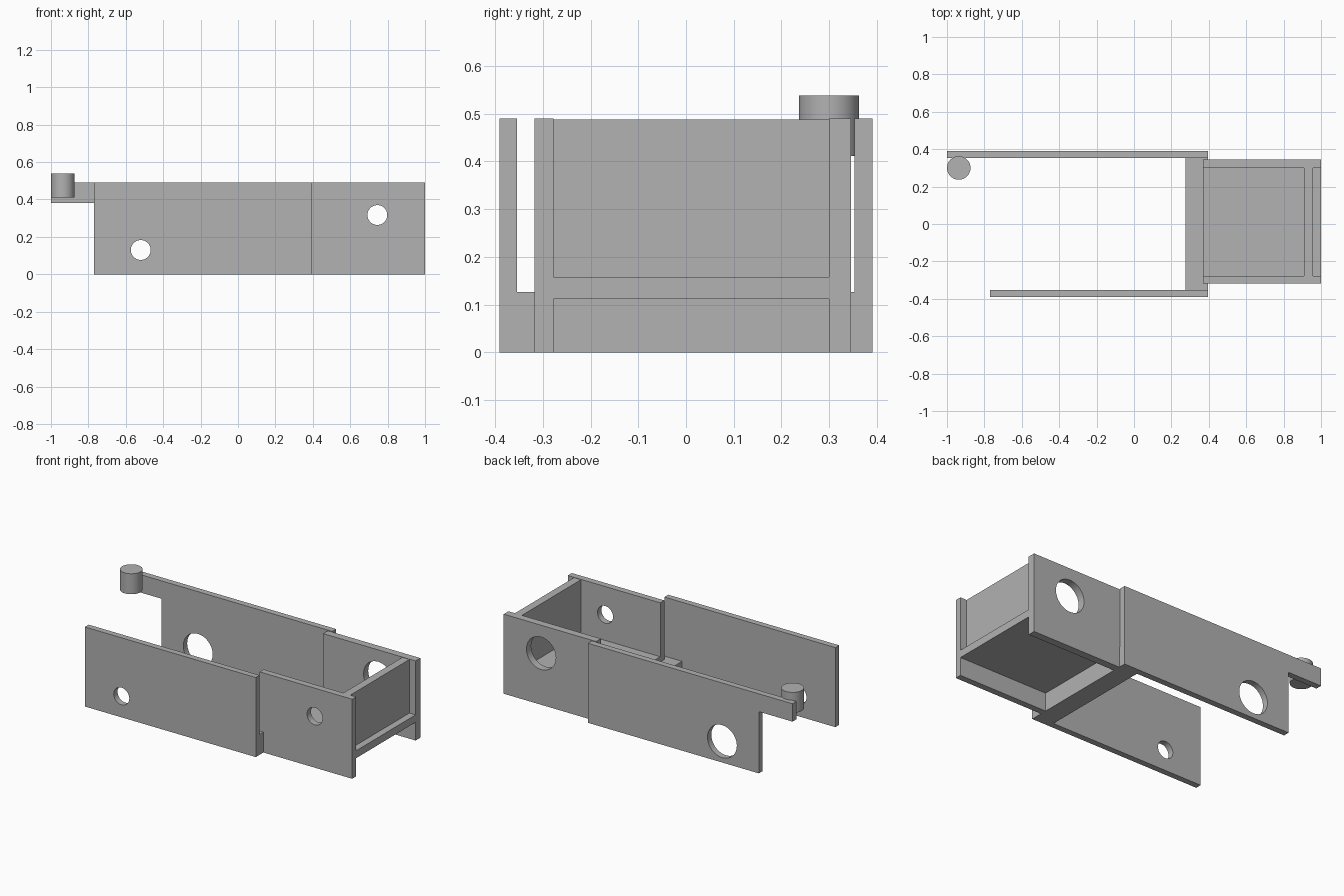
import bpy
import bmesh

cube = bpy.data.objects.get("Cube")
if cube:
    bpy.data.objects.remove(cube, do_unlink=True)

GREY = (0.445, 0.445, 0.445, 1)
grey = bpy.data.materials.new("plain grey")
grey.use_nodes = True
grey.diffuse_color = GREY
grey.node_tree.nodes["Principled BSDF"].inputs["Base Color"].default_value = GREY


def finish(name, bm):
    bmesh.ops.recalc_face_normals(bm, faces=bm.faces[:])
    mesh = bpy.data.meshes.new(name)
    bm.to_mesh(mesh)
    bm.free()
    mesh.materials.append(grey)
    obj = bpy.data.objects.new(name, mesh)
    bpy.context.collection.objects.link(obj)
    return obj


def slab(name, outline, y0, y1):
    """Extrude an x-z outline from y0 to y1."""
    bm = bmesh.new()
    face = bm.faces.new([bm.verts.new((x, y0, z)) for x, z in outline])
    ext = bmesh.ops.extrude_face_region(bm, geom=[face])
    moved = [v for v in ext["geom"] if isinstance(v, bmesh.types.BMVert)]
    bmesh.ops.translate(bm, verts=moved, vec=(0, y1 - y0, 0))
    return finish(name, bm)


def box(name, x0, x1, y0, y1, z0, z1):
    return slab(name, [(x0, z0), (x1, z0), (x1, z1), (x0, z1)], y0, y1)


def drill(obj, x, z, radius):
    """Cut a round hole through a wall along y."""
    y = obj.data.vertices[0].co.y
    bpy.ops.mesh.primitive_cylinder_add(vertices=48, radius=radius, depth=0.3,
                                        location=(x, y, z), rotation=(1.5708, 0, 0))
    cutter = bpy.context.object
    cutter.hide_render = True
    mod = obj.modifiers.new("hole", 'BOOLEAN')
    mod.operation = 'DIFFERENCE'
    mod.solver = 'EXACT'
    mod.object = cutter
    bpy.context.view_layer.objects.active = obj
    bpy.ops.object.modifier_apply(modifier=mod.name)
    bpy.data.objects.remove(cutter, do_unlink=True)
    smooth(obj)


def smooth(obj):
    bpy.ops.object.select_all(action='DESELECT')
    obj.select_set(True)
    bpy.context.view_layer.objects.active = obj
    bpy.ops.object.shade_smooth_by_angle()


TOP = 0.49
SMALL, LARGE = 0.053, 0.1
PLATE_END, PLATE_START = 0.395, -0.77

# Long side plates; the rear one carries a raised arm
front_plate = box("front_plate", PLATE_START, PLATE_END, -0.391, -0.354, 0, TOP)
rear_plate = slab("rear_plate", [(PLATE_START, 0), (PLATE_END, 0), (PLATE_END, TOP),
                                 (-1, TOP), (-1, 0.38), (PLATE_START, 0.38)], 0.353, 0.391)
drill(front_plate, -0.52, 0.13, SMALL)
drill(rear_plate, -0.52, 0.13, LARGE)

# Low cross block joining the plates
box("cross_block", 0.275, PLATE_END, -0.354, 0.353, 0, 0.126)

# Tray walls, floor and end partition
front_wall = box("tray_front_wall", 0.37, 1, -0.317, -0.278, 0, TOP)
rear_wall = box("tray_rear_wall", 0.37, 1, 0.3, 0.346, 0, TOP)
drill(front_wall, 0.745, 0.317, SMALL)
drill(rear_wall, 0.745, 0.317, LARGE)
box("tray_floor", 0.37, 1, -0.278, 0.3, 0.112, 0.158)
box("tray_partition", 0.91, 0.958, -0.278, 0.3, 0.158, 0.488)

# Upright pin at the end of the arm
bpy.ops.mesh.primitive_cylinder_add(vertices=48, radius=0.063, depth=0.126,
                                    location=(-0.937, 0.3, 0.475))
pin = bpy.context.object
pin.name = "arm_pin"
pin.data.materials.append(grey)
smooth(pin)
